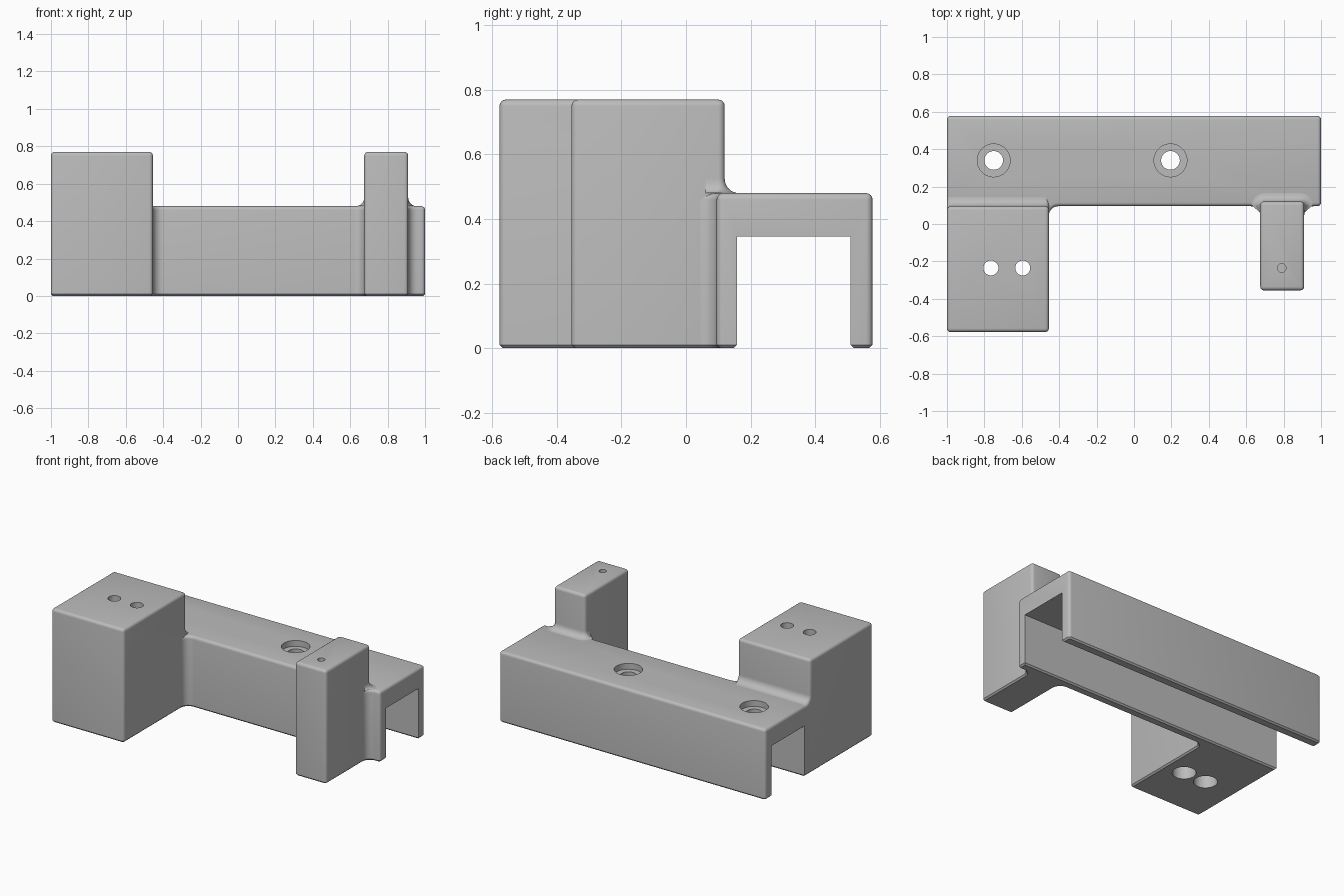
import bpy, bmesh
from math import sin, cos, pi, radians, sqrt
from mathutils import Matrix, Vector

cube = bpy.data.objects.get("Cube")
if cube:
    bpy.data.objects.remove(cube, do_unlink=True)

grey = bpy.data.materials.new("plain_grey")
grey.use_nodes = True
grey.diffuse_color = (0.5, 0.5, 0.5, 1)
bsdf = next(n for n in grey.node_tree.nodes if n.type == 'BSDF_PRINCIPLED')
bsdf.inputs["Base Color"].default_value = grey.diffuse_color

# Shared dimensions
FRONT, BACK = 0.095, 0.578      # channel walls
TOP, HIGH = 0.48, 0.77          # channel top, block and post top
ROUND, FILLET, CHAMFER = 0.02, 0.05, 0.01
BLOCK_X, POST_X0, POST_X1, POST_Y = -0.455, 0.675, 0.91, 0.12


def arc(cx, cy, r, a0, a1, steps=8):
    return [(cx + r * cos(radians(a0 + (a1 - a0) * i / steps)),
             cy + r * sin(radians(a0 + (a1 - a0) * i / steps))) for i in range(steps + 1)]


def prism(points, axis, lo, hi):
    """Extrude a closed profile: (y, z) along x, or (x, y) along z."""
    bm = bmesh.new()
    place = (lambda p: (lo, *p)) if axis == 'x' else (lambda p: (*p, lo))
    face = bm.faces.new([bm.verts.new(place(p)) for p in points])
    moved = bmesh.ops.extrude_face_region(bm, geom=[face])["geom"]
    step = Vector((hi - lo, 0, 0) if axis == 'x' else (0, 0, hi - lo))
    bmesh.ops.translate(bm, vec=step, verts=[g for g in moved if isinstance(g, bmesh.types.BMVert)])
    bmesh.ops.recalc_face_normals(bm, faces=bm.faces)
    return bm


def soften(bm, rule, width, segments):
    edges = [e for e in bm.edges
             if e.calc_face_angle(0) > 0.6 and rule(e.verts[0].co, e.verts[1].co)]
    bmesh.ops.bevel(bm, geom=edges, offset=width, segments=segments,
                    profile=0.5, affect='EDGES', clamp_overlap=True)


def on_floor(a, b):
    return max(a.z, b.z) < 0.001


def finish(bm, name):
    bmesh.ops.recalc_face_normals(bm, faces=bm.faces)
    mesh = bpy.data.meshes.new(name)
    bm.to_mesh(mesh)
    bm.free()
    mesh.materials.append(grey)
    obj = bpy.data.objects.new(name, mesh)
    bpy.context.collection.objects.link(obj)
    return obj


def drill(obj, x, y, r, z0, z1):
    """Cut one vertical round hole and bake the result."""
    bm = bmesh.new()
    bmesh.ops.create_cone(bm, cap_ends=True, segments=40, radius1=r, radius2=r, depth=z1 - z0,
                          matrix=Matrix.Translation((x, y, (z0 + z1) / 2)))
    cutter = finish(bm, "hole_cutter")
    cutter.hide_render = True
    mod = obj.modifiers.new("hole", 'BOOLEAN')
    mod.operation, mod.solver, mod.object = 'DIFFERENCE', 'EXACT', cutter
    graph = bpy.context.evaluated_depsgraph_get()
    baked = bpy.data.meshes.new_from_object(obj.evaluated_get(graph))
    obj.modifiers.clear()
    obj.data = baked
    bpy.data.objects.remove(cutter, do_unlink=True)


# Channel: inverted U running the full length
u_shape = [(FRONT, 0), (FRONT, TOP), (BACK, TOP), (BACK, 0),
           (0.51, 0), (0.51, 0.345), (0.158, 0.345), (0.158, 0)]
bm = prism(u_shape, 'x', -1, 1)
soften(bm, lambda a, b: min(a.z, b.z) > TOP - 0.01 or
       (abs(a.z - b.z) > 0.4 and (a.y < 0.1 or a.y > 0.57)), ROUND, 4)
soften(bm, on_floor, CHAMFER, 1)
channel = finish(bm, "channel")
for x in (-0.75, 0.195):
    drill(channel, x, 0.34, 0.05, 0.2, 0.6)
    drill(channel, x, 0.34, 0.088, TOP - 0.04, 0.6)

# Large block with a curved foot blending into the channel top
inner = FRONT + FILLET
profile = [(-BACK, 0), (-BACK, HIGH), (FRONT, HIGH)]
profile += arc(inner, TOP + FILLET, FILLET, 180, 270) + [(inner, 0)]
bm = prism(profile, 'x', -1, BLOCK_X)
exposed = lambda a, b: min(a.y, b.y) < inner - 0.001
soften(bm, lambda a, b: exposed(a, b) and not on_floor(a, b), ROUND, 4)
soften(bm, lambda a, b: exposed(a, b) and on_floor(a, b), CHAMFER, 1)
block = finish(bm, "large_block")
for x in (-0.765, -0.595):
    drill(block, x, -0.235, 0.04, -0.1, 0.9)
    drill(block, x, -0.235, 0.073, -0.1, 0.35)

# Narrow post
bm = prism([(POST_X0, -0.355), (POST_X1, -0.355), (POST_X1, POST_Y), (POST_X0, POST_Y)], 'z', 0, HIGH)
soften(bm, lambda a, b: not on_floor(a, b), ROUND, 4)
soften(bm, on_floor, CHAMFER, 1)
post = finish(bm, "narrow_post")
drill(post, 0.79, -0.235, 0.023, 0.5, 0.9)


# Upright fillets where the block and post meet the channel front
def upright_fillet(name, wall, side):
    curve = arc(FILLET, -FILLET, FILLET, 180, 90)
    shape = [(-0.025, 0.03), (-0.025, -FILLET)] + curve + [(FILLET, 0.03)]
    bm = prism([(wall + side * u, FRONT + v) for u, v in shape], 'z', 0, TOP)

    def along_curve(a, b):
        return all(abs(sqrt((side * (p.x - wall) - FILLET) ** 2 + (p.y - FRONT + FILLET) ** 2)
                       - FILLET) < 0.001 for p in (a, b)) and abs(a.z - b.z) < 0.001
    soften(bm, lambda a, b: along_curve(a, b) and not on_floor(a, b), ROUND, 4)
    soften(bm, lambda a, b: along_curve(a, b) and on_floor(a, b), CHAMFER, 1)
    finish(bm, name)


upright_fillet("block_fillet", BLOCK_X, 1)
upright_fillet("post_fillet_right", POST_X0, -1)
upright_fillet("post_fillet_left", POST_X1, 1)

# Flared foot around the back of the post, lofted in rings
bm = bmesh.new()
rings = []
flare = 0.045
for i in range(9):
    t = i / 8 * pi / 2
    d, z = flare * (1 - sin(t)), TOP + flare * (1 - cos(t))
    cy = POST_Y - ROUND
    ring = [(POST_X0, 0.06)] + arc(POST_X0 + ROUND, cy, ROUND + d, 180, 90, 6)
    ring += arc(POST_X1 - ROUND, cy, ROUND + d, 90, 0, 6) + [(POST_X1, 0.06)]
    rings.append([bm.verts.new((x, y, z)) for x, y in ring])
for low, up in zip(rings, rings[1:]):
    for k in range(len(low)):
        n = (k + 1) % len(low)
        bm.faces.new((low[k], low[n], up[n], up[k]))
bm.faces.new(rings[0])
bm.faces.new(rings[-1])
finish(bm, "post_foot")

# Smooth the curved faces, keep edges crisp
for obj in bpy.context.collection.objects:
    if obj.type == 'MESH' and obj.data.materials and obj.data.materials[0] == grey:
        bpy.ops.object.select_all(action='DESELECT')
        obj.select_set(True)
        bpy.context.view_layer.objects.active = obj
        bpy.ops.object.shade_smooth_by_angle(angle=radians(30))
